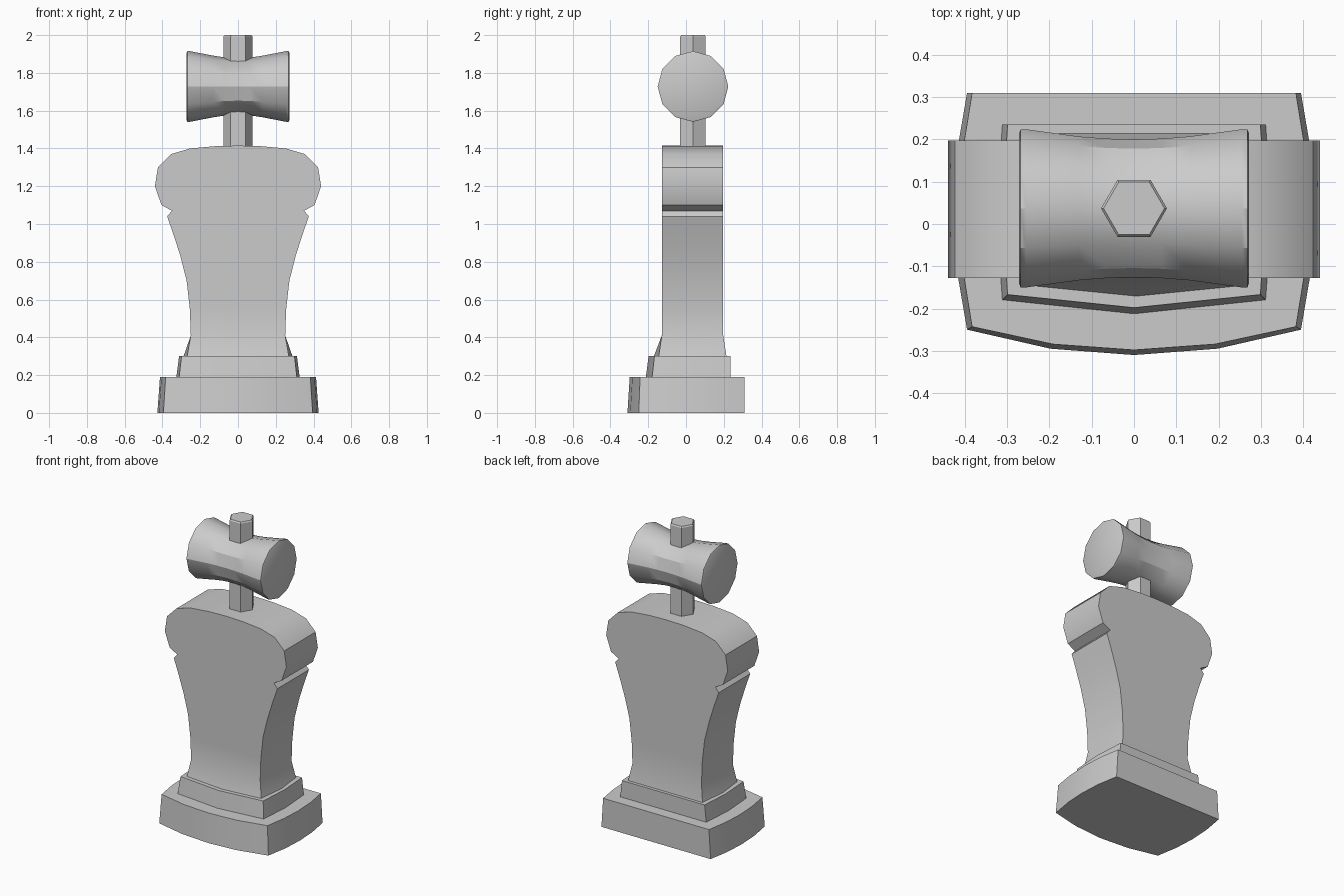
import bpy, bmesh, math

if "Cube" in bpy.data.objects:
    bpy.data.objects.remove(bpy.data.objects["Cube"])


def loft(name, rings, cap_top=True):
    """Skin a stack of equal-length closed rings."""
    bm = bmesh.new()
    rows = [[bm.verts.new(p) for p in r] for r in rings]
    n = len(rows[0])
    for a, b in zip(rows, rows[1:]):
        for i in range(n):
            j = (i + 1) % n
            bm.faces.new((a[i], a[j], b[j], b[i]))
    bm.faces.new(rows[0][::-1])
    if cap_top:
        bm.faces.new(rows[-1])
    bmesh.ops.remove_doubles(bm, verts=bm.verts, dist=1e-5)
    bmesh.ops.recalc_face_normals(bm, faces=bm.faces)
    mesh = bpy.data.meshes.new(name)
    bm.to_mesh(mesh)
    bm.free()
    ob = bpy.data.objects.new(name, mesh)
    bpy.context.collection.objects.link(ob)
    bpy.ops.object.select_all(action='DESELECT')
    ob.select_set(True)
    bpy.context.view_layer.objects.active = ob
    bpy.ops.object.shade_smooth_by_angle(angle=math.radians(30))
    return ob


def plan(z, x, side, back, front, bow, n=2):
    """Plan outline: flat back, bulging sides, bowed front."""
    pts = []
    for i in range(n):                      # right side, front to back
        t = i / n * 2 - 1
        pts.append((x + side * (1 - t * t), front + (back - front) * i / n, z))
    for i in range(n):                      # left side, back to front
        t = i / n * 2 - 1
        pts.append((-x - side * (1 - t * t), back - (back - front) * i / n, z))
    pts[n:n] = [(x, back, z)]
    pts[n + 1] = (-x, back, z)
    for i in range(n):                      # front, left to right
        t = i / n * 2 - 1
        pts.append((x * t, front - bow * (1 - t * t), z))
    return pts


# Stepped pedestal
loft("pedestal_base", [
    plan(0, 0.395, 0.032, 0.31, -0.25, 0.06, 4),
    plan(0.19, 0.383, 0.03, 0.31, -0.243, 0.055, 4)])
loft("pedestal_step", [
    plan(0.185, 0.312, 0.015, 0.235, -0.18, 0.033),
    plan(0.30, 0.299, 0.013, 0.235, -0.167, 0.031)])

# Body: flared foot, concave sides, rounded head above a notch
profile = [(0.25, 0.41), (0.255, 0.55), (0.272, 0.70), (0.305, 0.83),
           (0.34, 0.94), (0.375, 1.04), (0.35, 1.07), (0.405, 1.10),
           (0.44, 1.20), (0.424, 1.30), (0.355, 1.37), (0.253, 1.40),
           (0.12, 1.412), (0, 1.415)]
body = [plan(0.295, 0.27, 0.02, 0.215, -0.145, 0.027)]
body += [plan(z, x, 0, 0.197, -0.128, 0) for x, z in profile]
loft("body", body, cap_top=False)

# Hexagonal mallet handle
CY = 0.037


def hexagon(r, z):
    return [(r * math.cos(i * math.pi / 3), CY + r * math.sin(i * math.pi / 3), z)
            for i in range(6)]


loft("mallet_handle", [hexagon(0.078, 1.38), hexagon(0.078, 1.992),
                       hexagon(0.072, 2.0)])

# Waisted twelve-sided mallet head
half = [(0.272, 0.178, 0.178), (0.268, 0.187, 0.187), (0.255, 0.187, 0.187),
        (0.13, 0.170, 0.163), (0.065, 0.165, 0.153)]
stations = ([(-x, a, b) for x, a, b in half] + [(0, 0.163, 0.150)]
            + half[::-1])
loft("mallet_head", [
    [(x, CY + ry * math.cos(i * math.pi / 6), 1.728 + rz * math.sin(i * math.pi / 6))
     for i in range(12)] for x, ry, rz in stations])
